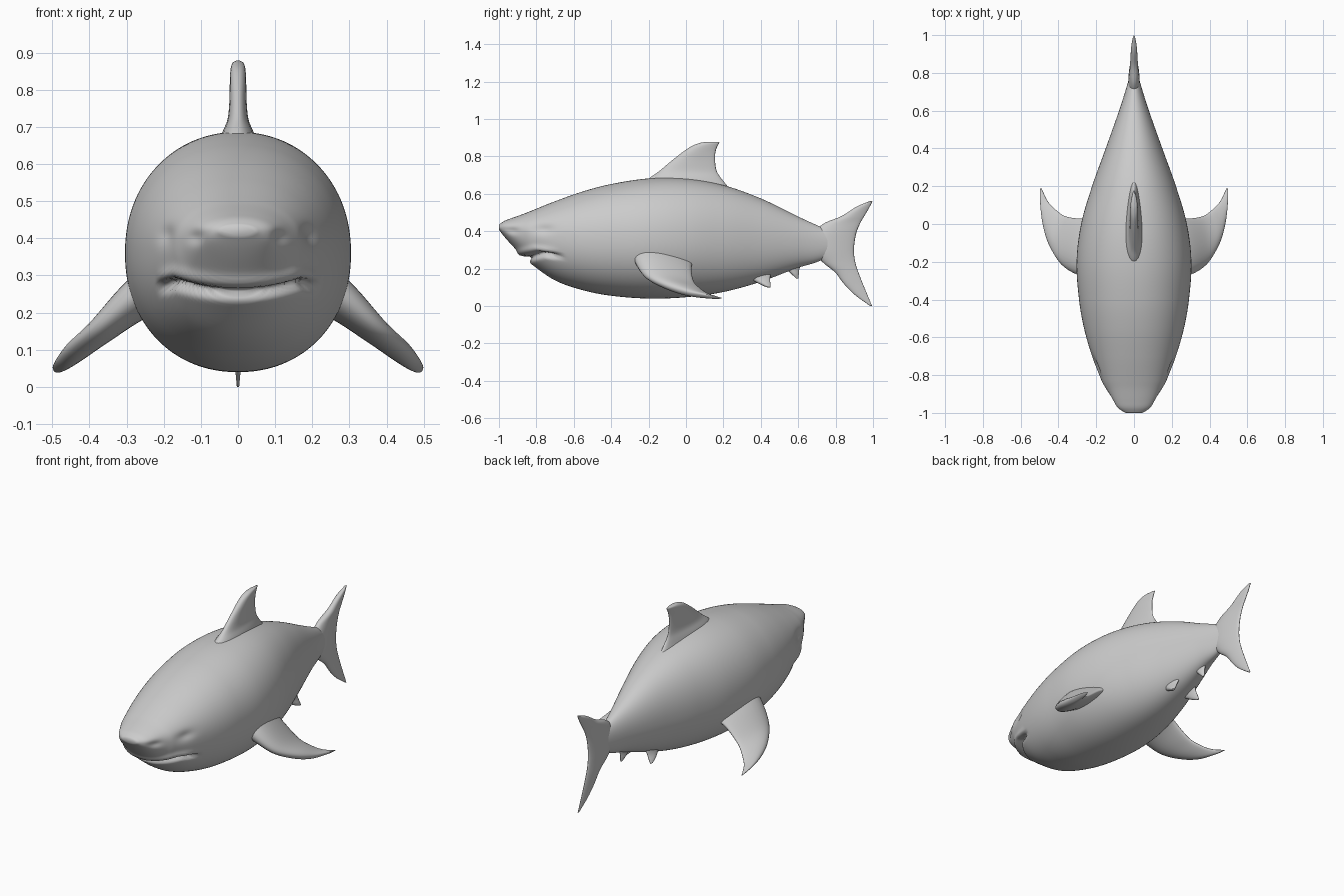
import bpy, bmesh
from math import cos, sin, pi, exp
from mathutils import Vector

if "Cube" in bpy.data.objects:
    bpy.data.objects.remove(bpy.data.objects["Cube"])


def spline(keys, rows, t):
    """Smooth interpolation of rows of numbers at non-uniform keys."""
    n = len(keys)
    i = max(k for k in range(n - 1) if keys[k] <= t or k == 0)

    def slope(k, c):
        a, b = max(k - 1, 0), min(k + 1, n - 1)
        return (rows[b][c] - rows[a][c]) / (keys[b] - keys[a])
    h = keys[i + 1] - keys[i]
    s = min(max((t - keys[i]) / h, 0), 1)
    out = []
    for c in range(len(rows[0])):
        p, q = rows[i][c], rows[i + 1][c]
        m, w = slope(i, c) * h, slope(i + 1, c) * h
        out.append((2*s**3 - 3*s*s + 1)*p + (s**3 - 2*s*s + s)*m
                   + (3*s*s - 2*s**3)*q + (s**3 - s*s)*w)
    return out


def loft(name, rings):
    bm = bmesh.new()
    loops = [[bm.verts.new(p) for p in r] for r in rings]
    n = len(loops[0])
    for a, b in zip(loops, loops[1:]):
        for i in range(n):
            bm.faces.new((a[i], a[(i + 1) % n], b[(i + 1) % n], b[i]))
    bm.faces.new(loops[0][::-1])
    bm.faces.new(loops[-1])
    bmesh.ops.recalc_face_normals(bm, faces=bm.faces)
    me = bpy.data.meshes.new(name)
    bm.to_mesh(me)
    bm.free()
    me.shade_smooth()
    ob = bpy.data.objects.new(name, me)
    bpy.context.collection.objects.link(ob)
    return ob


def fin(name, stations, normal, steps=6, seg=28):
    """Fin from (leading point, trailing point, half thickness) stations."""
    rows = [list(l) + list(t) + [h] for l, t, h in stations]
    keys = list(range(len(rows)))
    nrm = Vector(normal).normalized()
    rings = []
    for k in range((len(rows) - 1) * steps + 1):
        v = spline(keys, rows, k / steps)
        lead, trail, h = Vector(v[:3]), Vector(v[3:6]), v[6]
        ring = []
        for j in range(seg):
            a = 2 * pi * j / seg
            ring.append(lead.lerp(trail, (1 - cos(a)) / 2)
                        + nrm * h * sin(a) * (1 + .35 * cos(a)))
        rings.append(ring)
    return loft(name, rings)


def flat_fin(name, rows):
    """Upright centre fin: rows of z, leading y, trailing y, half thickness."""
    return fin(name, [((0, a, z), (0, b, z), h) for z, a, b, h in rows], (1, 0, 0))


def mirror(ob):
    ob.modifiers.new("mirror", 'MIRROR').use_axis[0] = True


# Body: y, top z, bottom z, height of widest point, half width
profile = [
    (-1.0, .435, .408, .42, .045), (-.975, .453, .375, .417, .085),
    (-.94, .467, .335, .412, .112), (-.87, .492, .262, .40, .15),
    (-.83, .508, .226, .39, .172), (-.7, .56, .137, .37, .222),
    (-.55, .613, .084, .36, .265), (-.4, .652, .055, .36, .291),
    (-.2, .682, .04, .36, .304), (0, .682, .047, .36, .28),
    (.2, .646, .075, .36, .222), (.4, .575, .13, .355, .15),
    (.6, .478, .205, .345, .079), (.7, .432, .235, .337, .047),
    (.82, .38, .29, .335, .012)]
keys = [p[0] for p in profile]


def sculpt(p):
    """Mouth groove, nostril notches and eye hollows."""
    x, y, z = p
    ax = abs(x)
    core = Vector((0, max(y, -.6), .36))
    inward = (core - p).normalized()
    push = 0
    if y < -.58:
        line = .25 + .028 * min(ax / .17, 1) ** 2 - max(ax - .17, 0) * .25
        fade = min(max((.222 - ax) / .03, 0), 1)
        push += .034 * fade * exp(-((z - line) / .012) ** 2)
        push -= .010 * fade * exp(-((z - line - .03) / .016) ** 2)
        push += .012 * exp(-((ax - .115) / .022) ** 2 - ((z - .405) / .02) ** 2)
        push += .012 * exp(-((ax - .19) / .04) ** 2 - ((z - .41) / .025) ** 2
                           - ((y + .76) / .06) ** 2)
    return p + inward * push


rings = []
count, seg = 160, 128
for k in range(count + 1):
    y = -1 + 1.82 * (k / count) ** 1.12
    _, top, bot, mid, hw = spline(keys, profile, y)
    ring = []
    for j in range(seg):
        a = 2 * pi * j / seg
        c, s = cos(a), sin(a)
        e = 2 / 2.12
        px = hw * abs(c) ** e * (1 if c > 0 else -1)
        pz = mid + ((top - mid) if s > 0 else -(mid - bot)) * abs(s) ** e
        ring.append(sculpt(Vector((px, y, pz))))
    rings.append(ring)
loft("body", rings)

# Back fin
flat_fin("dorsal_fin", [
    (.62, -.26, .24, .06), (.68, -.20, .19, .042), (.72, -.145, .165, .027),
    (.77, -.085, .156, .022), (.82, -.022, .157, .021), (.855, .03, .168, .019),
    (.872, .075, .178, .014), (.878, .11, .175, .005)])

# Forked tail
flat_fin("tail_fin", [
    (0, .985, .995, .003), (.06, .902, .97, .008), (.12, .843, .945, .012),
    (.18, .797, .922, .016), (.235, .73, .905, .022), (.3, .68, .898, .028),
    (.38, .68, .908, .028), (.44, .735, .93, .022), (.48, .83, .953, .018),
    (.53, .91, .982, .014), (.562, .985, .998, .005)])

# Side fins
mirror(fin("pectoral_fin", [
    ((.20, -.29, .30), (.17, .06, .25), .07),
    ((.29, -.272, .235), (.26, .03, .215), .05),
    ((.38, -.215, .155), (.36, .04, .135), .033),
    ((.445, -.11, .10), (.42, .08, .09), .027),
    ((.477, .0, .065), (.457, .12, .065), .020),
    ((.492, .12, .048), (.482, .17, .048), .012),
    ((.495, .185, .042), (.491, .19, .042), .004)], (1, 0, 1)))

# Small belly fins
mirror(fin("pelvic_fin", [
    ((.05, .30, .20), (.05, .46, .20), .03),
    ((.065, .35, .145), (.065, .45, .15), .018),
    ((.08, .40, .115), (.08, .452, .115), .012),
    ((.088, .435, .10), (.088, .452, .10), .005)], (1, 0, .4)))
flat_fin("anal_fin", [
    (.25, .50, .63, .03), (.20, .535, .607, .018),
    (.17, .565, .603, .013), (.148, .588, .602, .005)])
